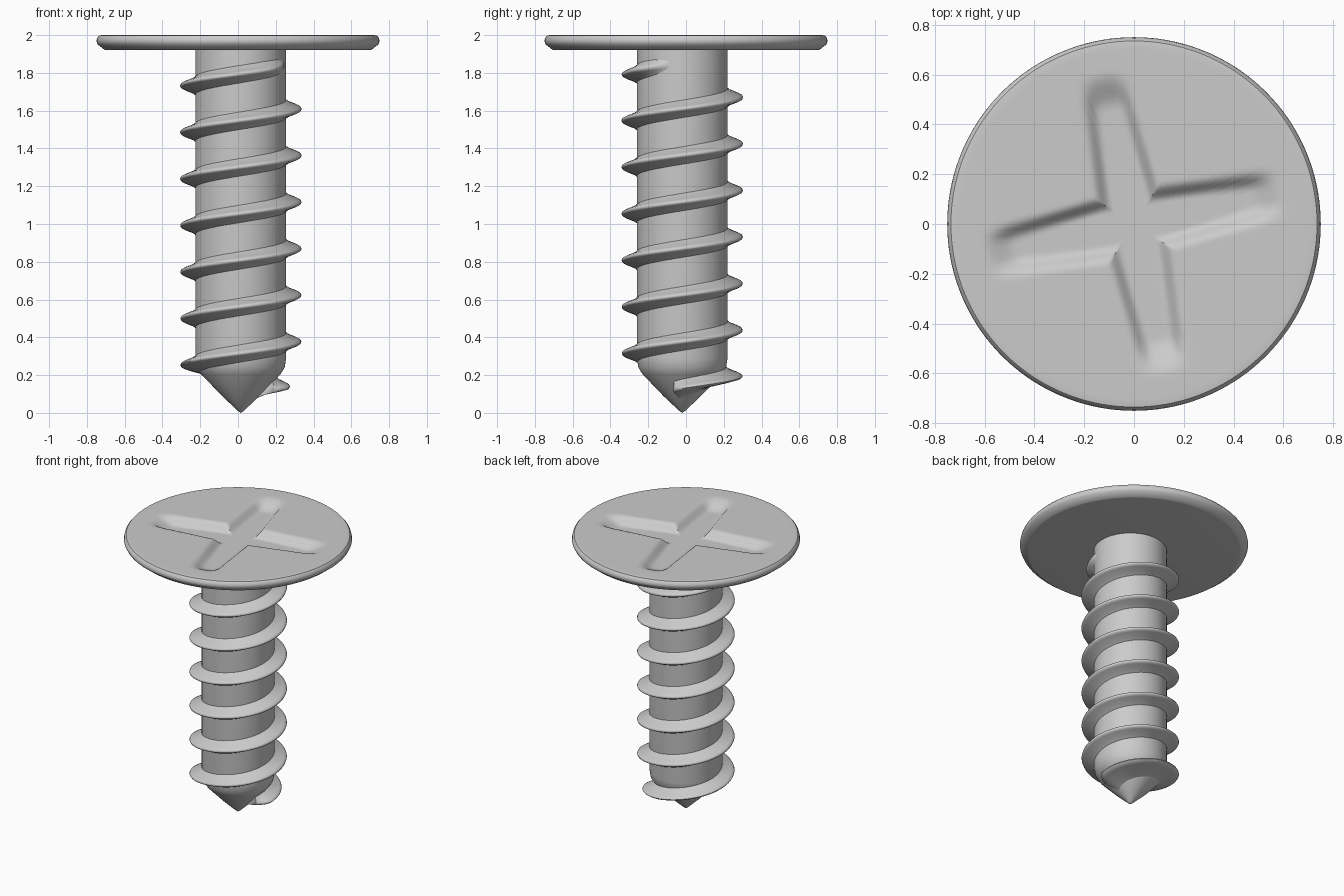
import bpy
from math import sin, cos, pi, radians

if "Cube" in bpy.data.objects:
    bpy.data.objects.remove(bpy.data.objects["Cube"])

CX, CY = 0.015, -0.02          # shaft axis is slightly off the head centre


def smooth(a, b, x):
    t = max(0.0, min(1.0, (x - a) / (b - a)))
    return t * t * (3 - 2 * t)


def interp(pts, x):
    if x <= pts[0][0]:
        return pts[0][1]
    for (a, p), (b, q) in zip(pts, pts[1:]):
        if x <= b:
            return p + (q - p) * (x - a) / (b - a)
    return pts[-1][1]


def make(name, verts, faces, angle=40):
    me = bpy.data.meshes.new(name)
    me.from_pydata(verts, [], faces)
    ob = bpy.data.objects.new(name, me)
    bpy.context.collection.objects.link(ob)
    bpy.ops.object.select_all(action='DESELECT')
    bpy.context.view_layer.objects.active = ob
    ob.select_set(True)
    bpy.ops.object.mode_set(mode='EDIT')
    bpy.ops.mesh.select_all(action='SELECT')
    bpy.ops.mesh.normals_make_consistent(inside=False)
    bpy.ops.object.mode_set(mode='OBJECT')
    bpy.ops.object.shade_smooth_by_angle(angle=radians(angle))
    return ob


def lathe(name, profile, n, cx=0, cy=0, dz=lambda x, y, z: 0):
    """Revolve (r, z) points; first and last points lie on the axis."""
    verts, faces = [], []
    inner = profile[1:-1]
    for r, z in inner:
        for i in range(n):
            x, y = r * cos(2 * pi * i / n), r * sin(2 * pi * i / n)
            verts.append((x + cx, y + cy, z + dz(x, y, z)))
    for k in range(len(inner) - 1):
        for i in range(n):
            j = (i + 1) % n
            faces.append((k * n + i, k * n + j, (k + 1) * n + j, (k + 1) * n + i))
    for (r, z), base in ((profile[0], 0), (profile[-1], (len(inner) - 1) * n)):
        c = len(verts)
        verts.append((cx, cy, z + dz(0, 0, z)))
        faces += [(base + i, base + (i + 1) % n, c) for i in range(n)]
    return make(name, verts, faces)


# Head: thin disc with a soft, turned cross recess pressed into the top
def recess(x, y, z):
    if z < 1.999:
        return 0
    a = radians(12)
    u, v = abs(x * cos(a) + y * sin(a)), abs(-x * sin(a) + y * cos(a))
    d = 0
    for along, across in ((u, v), (v, u)):
        w = 0.115 - 0.08 * along
        d = max(d, smooth(w + 0.03, w - 0.035, across) * smooth(0.62, 0.47, along))
    return -0.05 * d


head = [(0.72 * k / 36, 2.0) for k in range(37)]
head += [(0.735, 1.998), (0.746, 1.985), (0.75, 1.967), (0.742, 1.95),
         (0.705, 1.921), (0.695, 1.92), (0, 1.92)]
lathe("head", head, 144, dz=recess)

# Shaft with pointed tip
core = [(0, 0), (0.015, 0.01), (0.1, 0.09), (0.21, 0.205), (0.232, 0.24),
        (0.24, 0.29), (0.24, 1.94), (0, 1.94)]
lathe("shaft", core, 64, CX, CY)

# Helical thread, swept cross-section with tapered start and run-out
core_r = [(z, r) for r, z in core[:6]]
outer_r = [(-0.04, 0.19), (0.0, 0.255), (0.06, 0.275), (0.25, 0.32),
           (6.74, 0.322), (6.85, 0.30), (6.96, 0.236)]
section = [(0, 1.0), (0.35, 0.58), (0.8, 0.3), (0.96, 0.16), (1, 0),
           (0.96, -0.16), (0.8, -0.3), (0.35, -0.58), (0, -1.0)]
T0, T1, STEPS, H = -0.04, 6.96, 448, 0.052
verts, faces, m = [], [], len(section)
for s in range(STEPS + 1):
    t = T0 + (T1 - T0) * s / STEPS
    zc, out = 0.13 + 0.2465 * t, interp(outer_r, t)
    for f, g in section:
        z = zc + H * g
        root = max(0.02, interp(core_r, zc + H * (1 if g > 0 else -1)) - 0.008)
        r = root + (out - root) * f
        verts.append((CX + r * cos(2 * pi * t), CY + r * sin(2 * pi * t), z))
for s in range(STEPS):
    for k in range(m):
        j = (k + 1) % m
        faces.append((s * m + k, s * m + j, (s + 1) * m + j, (s + 1) * m + k))
faces += [tuple(range(m)), tuple(STEPS * m + k for k in range(m))]
make("thread", verts, faces, 50)
